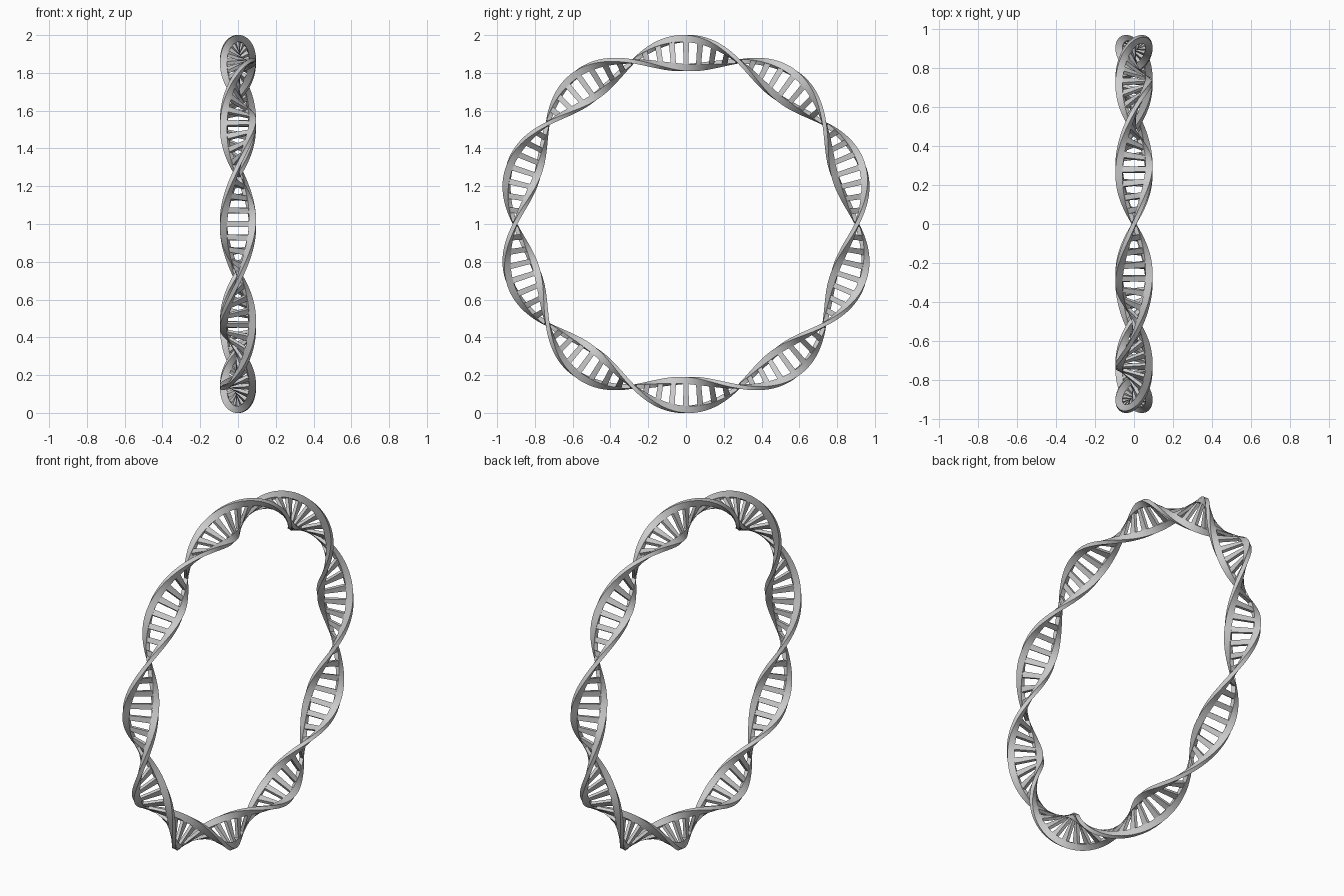
import bpy, bmesh, math
from mathutils import Vector

if "Cube" in bpy.data.objects:
    bpy.data.objects.remove(bpy.data.objects["Cube"])

R, HALF, INNER = 0.905, 0.095, 0.058   # ring radius, band half width, inner edge of rails
TURNS, RUNGS, SEGS = 5, 80, 320


def point(theta, u, w):
    """Map ring angle, offset across the band and offset through it to space."""
    phi = TURNS * theta
    x = u * math.cos(phi) - w * math.sin(phi)
    r = R + u * math.sin(phi) + w * math.cos(phi)
    return Vector((x, r * math.cos(theta), 1 + r * math.sin(theta)))


def sweep(bm, thetas, u0, u1, t, closed):
    """Sweep a rectangular section along the twisted ring."""
    rings = [[bm.verts.new(point(a, u, w)) for u, w in
              ((u0, -t), (u1, -t), (u1, t), (u0, t))] for a in thetas]
    n = len(rings)
    for i in range(n if closed else n - 1):
        a, b = rings[i], rings[(i + 1) % n]
        for k in range(4):
            m = (k + 1) % 4
            bm.faces.new((a[k], a[m], b[m], b[k]))
    if not closed:
        bm.faces.new(rings[0])
        bm.faces.new(rings[-1][::-1])


def finish(bm, name):
    bmesh.ops.recalc_face_normals(bm, faces=bm.faces)
    mesh = bpy.data.meshes.new(name)
    bm.to_mesh(mesh)
    bm.free()
    ob = bpy.data.objects.new(name, mesh)
    bpy.context.collection.objects.link(ob)
    bpy.ops.object.select_all(action='DESELECT')
    ob.select_set(True)
    bpy.context.view_layer.objects.active = ob
    bpy.ops.object.shade_smooth_by_angle(angle=math.radians(30))


# two flat rails winding around the ring
loop = [2 * math.pi * i / SEGS for i in range(SEGS)]
for name, u0, u1 in (("rail_a", INNER, HALF), ("rail_b", -HALF, -INNER)):
    bm = bmesh.new()
    sweep(bm, loop, u0, u1, 0.012, True)
    finish(bm, name)

# rungs joining the rails
bm = bmesh.new()
half_angle = 0.0145 / R
for i in range(RUNGS):
    c = 2 * math.pi * i / RUNGS
    sweep(bm, [c - half_angle, c, c + half_angle],
          -INNER - 0.004, INNER + 0.004, 0.009, False)
finish(bm, "rungs")
